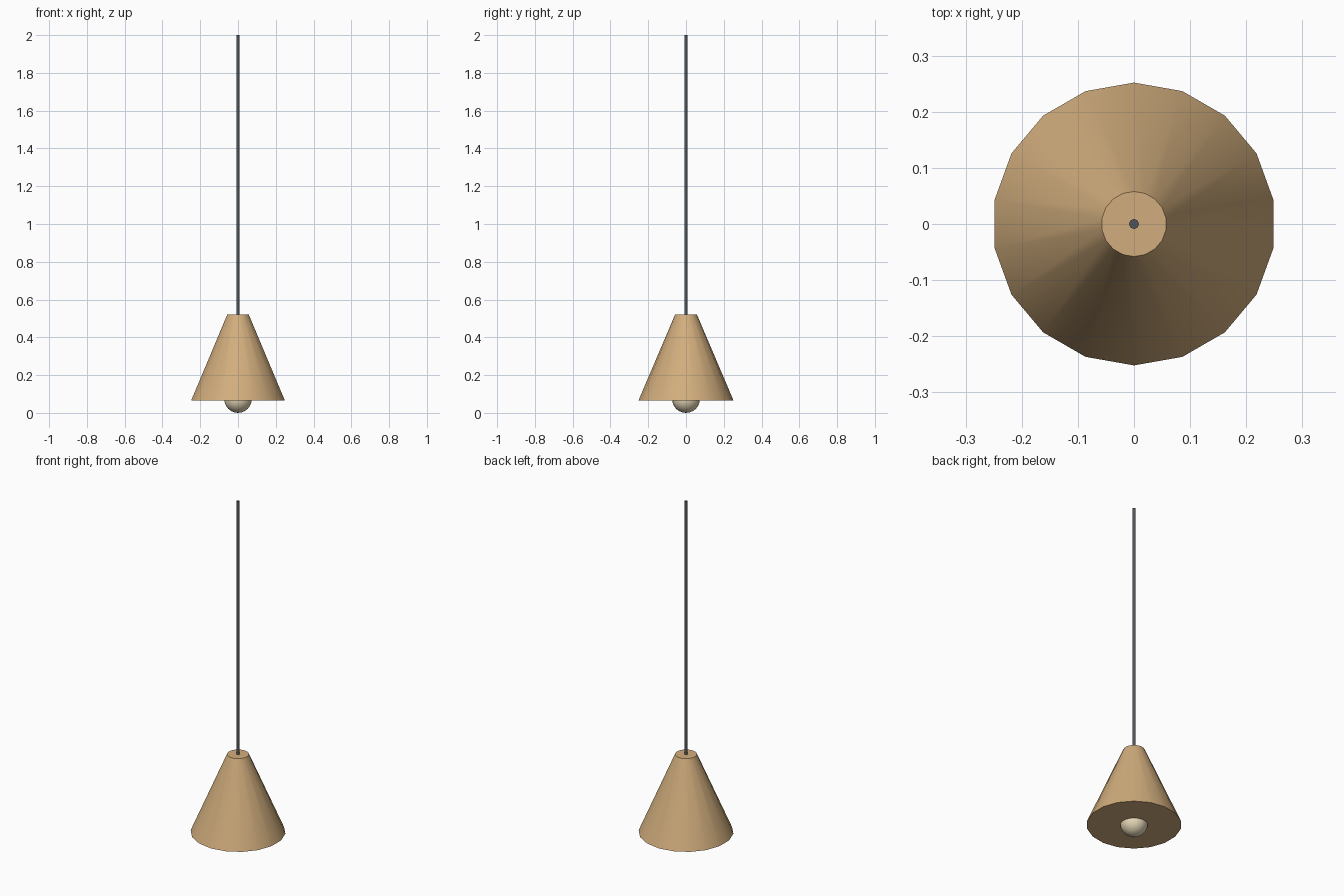
import bpy
import math

cube = bpy.data.objects.get("Cube")
if cube:
    bpy.data.objects.remove(cube, do_unlink=True)


def material(name, rgb):
    mat = bpy.data.materials.new(name)
    mat.use_nodes = True
    mat.diffuse_color = (*rgb, 1)
    mat.node_tree.nodes["Principled BSDF"].inputs["Base Color"].default_value = (*rgb, 1)
    return mat


def finish(name, mat):
    obj = bpy.context.object
    obj.name = obj.data.name = name
    obj.data.materials.append(mat)
    bpy.ops.object.shade_smooth_by_angle(angle=math.radians(50))
    return obj


def tapered(name, mat, sides, r_bottom, r_top, z_bottom, z_top):
    """Closed upright cone section with its first corner on +y."""
    bpy.ops.mesh.primitive_cone_add(
        vertices=sides, radius1=r_bottom, radius2=r_top, depth=z_top - z_bottom,
        end_fill_type='NGON', location=(0, 0, (z_bottom + z_top) / 2))
    return finish(name, mat)


tan = material("warm tan", (0.64, 0.42, 0.205))
charcoal = material("charcoal", (0.08, 0.088, 0.102))
cream = material("cream glass", (0.79, 0.68, 0.47))

RIM_Z, NECK_Z = 0.065, 0.52
BULB_R = 0.074

# Conical shade, closed at both ends
tapered("shade", tan, 18, 0.252, 0.058, RIM_Z, NECK_Z)

# Hanging cord
tapered("cord", charcoal, 8, 0.009, 0.009, NECK_Z - 0.02, 2.0)

# Round bulb peeking out below the rim
bpy.ops.mesh.primitive_uv_sphere_add(
    segments=18, ring_count=12, radius=BULB_R, location=(0, 0, BULB_R))
finish("bulb", cream)
